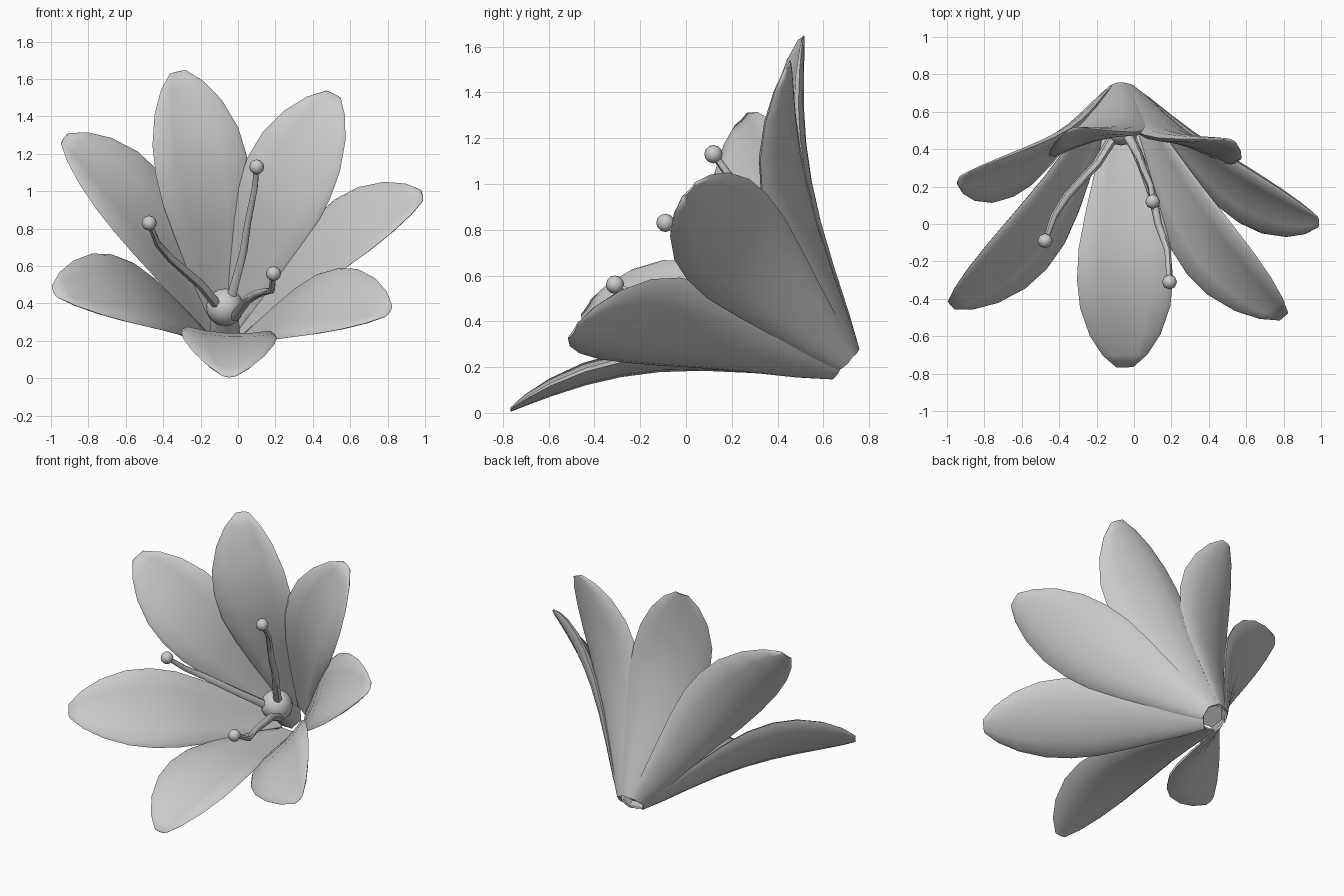
import bpy, bmesh, math
from mathutils import Vector

if "Cube" in bpy.data.objects:
    bpy.data.objects.remove(bpy.data.objects["Cube"])

BASE = Vector((-0.07, 0.70, 0.215))
AXIS = Vector((0.05, -0.73, 0.68)).normalized()
# half width along the petal: (position, half width)
PROFILE = [(0, .05), (.1, .095), (.25, .15), (.4, .205), (.53, .245), (.65, .257),
           (.76, .242), (.87, .19), (.95, .12), (1, .045)]
# half cross-section from outer centre round the rim to inner centre, in half widths
HALF = [(0, 0), (.5, .06), (.85, .17), (1, .3), (.9, .36), (.5, .29), (0, .26)]
SECTION = HALF + [(-u, h) for u, h in reversed(HALF[1:-1])]


def finish(obj, angle):
    bpy.ops.object.select_all(action='DESELECT')
    obj.select_set(True)
    bpy.context.view_layer.objects.active = obj
    bpy.ops.object.shade_smooth_by_angle(angle=math.radians(angle))


def petal(name, tip, lean, bow):
    """Thick petal, round outside and nearly flat inside, lofted along a bowed spine."""
    tip = Vector(tip)
    radial = tip - BASE
    radial = (radial - AXIS * radial.dot(AXIS)).normalized()
    root = BASE + radial * .085
    d = (tip - root).normalized()
    facing = AXIS + Vector(lean)
    n = (facing - d * facing.dot(d)).normalized()
    w = d.cross(n)
    bm = bmesh.new()
    rings = []
    for t, hw in PROFILE:
        c = root.lerp(tip, t) + n * (bow * math.sin(math.pi * t ** 1.2))
        rings.append([bm.verts.new(c + w * (u * hw) + n * (h * hw)) for u, h in SECTION])
    for a, b in zip(rings, rings[1:]):
        for i in range(len(a)):
            j = (i + 1) % len(a)
            bm.faces.new((a[i], a[j], b[j], b[i]))
    bm.faces.new(rings[0])
    bm.faces.new(rings[-1])
    bmesh.ops.recalc_face_normals(bm, faces=bm.faces)
    me = bpy.data.meshes.new(name)
    bm.to_mesh(me)
    bm.free()
    obj = bpy.data.objects.new(name, me)
    bpy.context.collection.objects.link(obj)
    finish(obj, 75)


def ball(name, loc, r, seg, rings):
    bpy.ops.mesh.primitive_uv_sphere_add(segments=seg, ring_count=rings, radius=r, location=loc)
    bpy.context.object.name = name
    finish(bpy.context.object, 60)


def tube(name, pts, r0, r1):
    """Tapered bent tube through the points."""
    cu = bpy.data.curves.new(name, 'CURVE')
    cu.dimensions = '3D'
    cu.bevel_depth = 1.0
    cu.bevel_resolution = 1
    cu.use_fill_caps = True
    sp = cu.splines.new('POLY')
    sp.points.add(len(pts) - 1)
    for i, p in enumerate(pts):
        sp.points[i].co = (*p, 1)
        sp.points[i].radius = r0 + (r1 - r0) * i / (len(pts) - 1)
    obj = bpy.data.objects.new(name, cu)
    bpy.context.collection.objects.link(obj)
    bpy.ops.object.select_all(action='DESELECT')
    obj.select_set(True)
    bpy.context.view_layer.objects.active = obj
    bpy.ops.object.convert(target='MESH')
    finish(bpy.context.object, 60)


# petals: tip position, sideways lean of the face, bow of the spine
for name, tip, lean, bow in [
    ("petal_top_left", (-.325, .515, 1.64), (0, 0, 0), .1),
    ("petal_top_right", (.515, .455, 1.52), (0, -.12, -.03), .09),
    ("petal_upper_left", (-.935, .25, 1.28), (0, 0, 0), .09),
    ("petal_upper_right", (.99, .02, .97), (0, 0, 0), .075),
    ("petal_lower_left", (-.985, -.43, .455), (.17, 0, -.08), .1),
    ("petal_lower_right", (.81, -.49, .35), (-.2, 0, -.1), .1),
    ("petal_bottom", (-.05, -.765, .005), (0, 0, 0), .105),
]:
    petal(name, tip, lean, bow)

# centre and stamens
ball("flower_centre", (-.07, .52, .38), .1, 16, 10)
tube("flower_core", [(-.07, .67, .243), (-.07, .52, .38)], .08, .07)
for name, pts in {
    "stamen_top": [(-.04, .49, .42), (-.01, .43, .53), (.03, .36, .68), (.05, .29, .82),
                   (.09, .2, 1.02), (.10, .12, 1.13)],
    "stamen_left": [(-.10, .48, .38), (-.2, .32, .5), (-.36, .15, .64),
                    (-.43, .04, .72), (-.475, -.09, .83)],
    "stamen_right": [(-.02, .47, .33), (.05, .3, .42), (.10, .15, .45), (.13, 0, .46),
                     (.18, -.14, .47), (.19, -.31, .56)],
}.items():
    tube(name, pts, .028, .015)
    ball(name + "_tip", pts[-1], .04, 8, 6)
